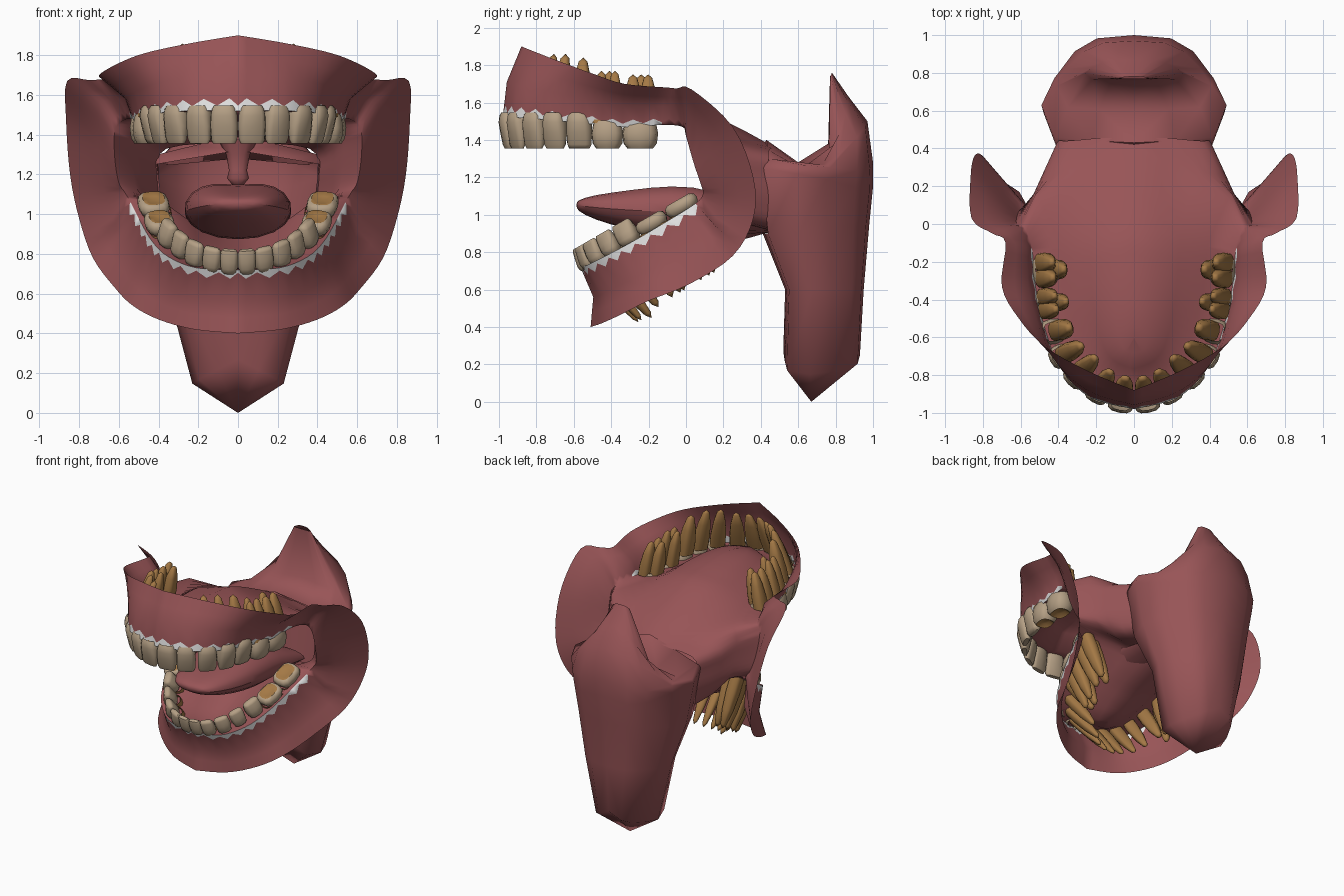
import bpy, bmesh, math
from mathutils import Vector as V

if "Cube" in bpy.data.objects:
    bpy.data.objects.remove(bpy.data.objects["Cube"])


def material(name, r, g, b):
    m = bpy.data.materials.new(name)
    m.diffuse_color = (r, g, b, 1)
    m.use_nodes = True
    m.node_tree.nodes["Principled BSDF"].inputs["Base Color"].default_value = m.diffuse_color
    return m


GUM = material("gum red", .315, .09, .095)
ENAMEL = material("tooth beige", .46, .35, .235)
ROOT = material("root gold", .37, .19, .06)
WHITE = material("margin white", .80, .80, .80)


def grid(name, blocks, mats, rule=None, subsurf=0, angle=60):
    """Skin blocks of point rows into quads, mirrored over x; rule gives a material index or None for a hole."""
    bm = bmesh.new()
    for b, rows in enumerate(blocks):
        vs = [[bm.verts.new(p) for p in row] for row in rows]
        for i in range(len(vs) - 1):
            for j in range(len(vs[i]) - 1):
                k = rule(b, i, j) if rule else 0
                if k is not None:
                    f = bm.faces.new((vs[i][j], vs[i + 1][j], vs[i + 1][j + 1], vs[i][j + 1]))
                    f.material_index = k
    bmesh.ops.remove_doubles(bm, verts=bm.verts[:], dist=.0004)
    bmesh.ops.recalc_face_normals(bm, faces=bm.faces[:])
    me = bpy.data.meshes.new(name)
    bm.to_mesh(me)
    bm.free()
    for m in mats:
        me.materials.append(m)
    ob = bpy.data.objects.new(name, me)
    bpy.context.collection.objects.link(ob)
    mir = ob.modifiers.new("mirror", 'MIRROR')
    mir.merge_threshold = .002
    if subsurf:
        ob.modifiers.new("smooth", 'SUBSURF').levels = subsurf
    bpy.ops.object.select_all(action='DESELECT')
    ob.select_set(True)
    bpy.context.view_layer.objects.active = ob
    bpy.ops.object.shade_smooth_by_angle(angle=math.radians(angle))
    return ob


def rail(points, n):
    """Smooth curve through the points, n samples per span, kept on x >= 0."""
    p = [V(q) for q in points]
    out = []
    for i in range(len(p) - 1):
        a, b, c, d = p[max(i - 1, 0)], p[i], p[i + 1], p[min(i + 2, len(p) - 1)]
        for s in range(n):
            t = s / n
            q = .5 * (2 * b + (c - a) * t + (2 * a - 5 * b + 4 * c - d) * t * t
                      + (3 * b - a - 3 * c + d) * t ** 3)
            out.append(V((max(q.x, 0), q.y, q.z)))
    return out + [p[-1]]


# Mouth lining: four rails run from upper front, round the cheek, to lower front
N = 4
RIM = rail([(0, -.88, 1.9), (.24, -.78, 1.86), (.47, -.65, 1.81), (.61, -.5, 1.755), (.70, -.33, 1.70),
            (.68, -.1, 1.68), (.75, -.05, 1.675), (.86, .03, 1.67), (.865, .25, 1.47), (.845, .36, 1.2),
            (.80, .36, .98), (.73, .25, .78), (.62, .02, .63), (.53, -.2, .54), (.4, -.34, .47),
            (.22, -.45, .42), (0, -.51, .4)], N)
OUTER = rail([(0, -.98, 1.52), (.23, -.92, 1.52), (.385, -.77, 1.51), (.47, -.56, 1.49), (.52, -.34, 1.47),
              (.54, -.13, 1.48), (.58, -.02, 1.47), (.62, 0, 1.42), (.62, .04, 1.28), (.6, .08, 1.16),
              (.57, .09, 1.11), (.54, .05, 1.06), (.49, -.11, .96), (.43, -.28, .86), (.35, -.42, .785),
              (.21, -.53, .73), (0, -.565, .72)], N)
INNER = rail([(0, -.87, 1.51), (.17, -.8, 1.51), (.27, -.7, 1.5), (.33, -.52, 1.5), (.37, -.33, 1.5),
              (.39, -.12, 1.5), (.5, .13, 1.48), (.53, .15, 1.4), (.53, .16, 1.28), (.51, .17, 1.13),
              (.43, .16, 1.07), (.36, .06, 1.05), (.33, -.1, .95), (.29, -.25, .86), (.23, -.37, .78),
              (.14, -.45, .74), (0, -.48, .73)], N)
CENTRE = rail([(0, -.6, 1.66), (0, -.6, 1.66), (0, -.52, 1.67), (0, -.4, 1.67), (0, -.2, 1.65),
               (0, 0, 1.6), (0, .42, 1.39), (.36, .44, 1.33), (.40, .44, 1.2), (.39, .44, 1.05),
               (.32, .44, .93), (0, .42, .9), (0, .05, .8), (0, -.1, .74), (0, -.2, .7),
               (0, -.28, .68), (0, -.28, .68)], N)

rows = []
for i, (r, o, n, c) in enumerate(zip(RIM, OUTER, INNER, CENTRE)):
    upper, lower = i <= 5 * N, i >= 11 * N
    k = .78 if upper else .65
    mid = V((r.x * (1 - k) + o.x * k, r.y * (1 - k) + o.y * k + (.05 if lower else 0), (r.z + o.z) / 2))
    band = o.lerp(mid, (.34 if i % 2 else .14) - (.05 if lower else 0))
    deep = V((n.x * .62 + c.x * .38, n.y * .62 + c.y * .38, n.z * .35 + c.z * .65))
    rows.append([r, (r + mid) / 2, mid, band, o, n, deep, (deep + c) / 2, c])


def lining_colour(b, i, j):
    return 1 if j == 3 and (i < 5 * N or i >= 11 * N) else 0


grid("mouth_lining", [rows], [GUM, WHITE], lining_colour, angle=80)

# Throat: tilted half rings (front y, front z, back y, back z, half width, side drop)
HALF = [(0, 0), (.45, .02), (.85, .05), (1, .35), (.86, .6), (.64, .85), (.4, .97), (0, 1)]
THROAT = [(.67, 0, .67, 0, 0, 0), (.52, .27, .93, .25, .23, .12), (.53, .6, .95, .6, .35, 0),
          (.41, .9, .98, .95, .43, 0), (.37, 1.32, 1, 1.15, .48, .08), (.43, 1.4, 1, 1.28, .49, .12),
          (.6, 1.28, .97, 1.5, .41, .04), (.76, 1.38, .87, 1.63, .26, .03), (.77, 1.74, .78, 1.76, .07, 0)]
rows = [[(x * w, yf + (yb - yf) * t, zf + (zb - zf) * t * t - x * s) for x, t in HALF]
        for yf, zf, yb, zb, w, s in THROAT]
grid("throat", [rows], [GUM], lambda b, i, j: None if i == 3 and j < 2 else 0, angle=80)

# Tongue: half sections (y, half width, top z, bottom z)
SECTION = [(0, .93), (.45, 1), (.85, .85), (1, .5), (.7, .12), (0, 0)]
TONGUE = [(-.59, .0, 1.05, 1.05), (-.58, .13, 1.08, 1.02), (-.5, .2, 1.11, .97), (-.3, .27, 1.14, .91),
          (-.08, .29, 1.17, .86), (.15, .29, 1.15, .86), (.44, .27, 1.0, .9)]
rows = [[(x * w, y, zb + (zt - zb) * t) for x, t in SECTION] for y, w, zt, zb in TONGUE]
grid("tongue", [rows], [GUM], subsurf=1)

# Uvula: half rings (radius, z)
rows = [[(r * math.sin(a * math.pi / 6), .40 - r * .6 * math.cos(a * math.pi / 6), z) for a in range(7)]
        for r, z in [(.10, 1.375), (.06, 1.3), (.045, 1.22), (.055, 1.18), (.03, 1.15), (0, 1.14)]]
grid("uvula", [rows], [GUM])


# Teeth
def ring(c, u, v, sides=12):
    pts = []
    for k in range(sides):
        a, b = math.cos(2 * math.pi * k / sides), math.sin(2 * math.pi * k / sides)
        pts.append(c + u * math.copysign(abs(a) ** .7, a) + v * math.copysign(abs(b) ** .7, b))
    return pts + pts[:1]


INCISOR = [(1, 0, 0), (1, .8, .3), (.88, .95, .5), (.5, 1, .8), (.2, .97, 1), (0, .87, .9), (-.1, .72, .7)]
MOLAR = [(.82, 0, 0), (.84, .4, .4), (1, .72, .7), (.8, .93, .92), (.4, 1, 1), (0, .88, .88), (-.15, .76, .7)]


def tooth(name, base, n, axis, root, w, d, crown_len, root_len):
    v = (n - axis * n.dot(axis)).normalized()
    u = axis.cross(v) * w * .535
    v = v * d / 2
    molar = d >= .14
    profile = MOLAR if molar else INCISOR
    crown = [ring(base + axis * h * crown_len, u * a, v * b) for h, a, b in profile]
    # molars stand on three roots, the others on one
    feet = [(.42, .2), (-.42, .2), (0, -.55)] if molar else [(0, -.45)]
    size = .55 if molar else .8
    roots = []
    for fu, fv in feet:
        start = base + u * fu + v * fv
        roots.append([ring(start + root * root_len * h, u * size * s, v * size * s)
                      for h, s in [(0, 1), (.3, 1), (.65, .8), (.93, .42), (1, 0)]])
    grid(name, [crown] + roots, [ENAMEL, ROOT],
         lambda b, i, j: 1 if b or i > 5 or (molar and i < 2) else 0)


def arch(label, table, place):
    pts = [V((x, y, 0)) for x, y, *_ in table]
    front = V((-pts[0].x, pts[0].y, 0))
    for i, (x, y, w, d, length, lean) in enumerate(table):
        t = pts[min(i + 1, len(pts) - 1)] - (pts[i - 1] if i else front)
        n = V((-t.y, t.x, 0)).normalized()
        n = n if n.dot(V((x, y + .3, 0))) > 0 else -n
        base, axis, root, crown = place(x, y, n, lean, d)
        tooth(f"{label}_tooth_{i + 1}", base, n, axis, root, w, d, crown, length)


def upper_place(x, y, n, lean, d):
    z = 1.49 if d >= .14 else 1.53
    return V((x, y, z)), V((0, 0, -1)), V((0, 0, 1)) - n * lean, z - 1.355


def lower_place(x, y, n, lean, d):
    root = V((0, .32, -.93)) if d >= .14 else V((0, .55, -.8))
    return (V((x, y, .72 + (y + .535) * .58)), V((0, -.5, .866)),
            root - n * lean, .065 if d >= .14 else .115)


# x, y, width, depth, root length, inward lean of the root
UPPER = [(.07, -.95, .132, .1, .3, .4), (.195, -.9, .125, .1, .3, .4), (.31, -.81, .125, .11, .33, .38),
         (.39, -.7, .12, .12, .33, .3), (.43, -.57, .13, .13, .31, .2), (.455, -.42, .16, .15, .28, .2),
         (.465, -.245, .18, .16, .26, .2)]
LOWER = [(.044, -.535, .085, .08, .38, .15), (.13, -.515, .09, .085, .38, .15), (.215, -.465, .1, .095, .4, .15),
         (.285, -.39, .1, .1, .38, .1), (.345, -.295, .115, .12, .36, .05), (.395, -.17, .17, .15, .38, .1),
         (.425, -.01, .18, .16, .38, .1)]
arch("upper", UPPER, upper_place)
arch("lower", LOWER, lower_place)
